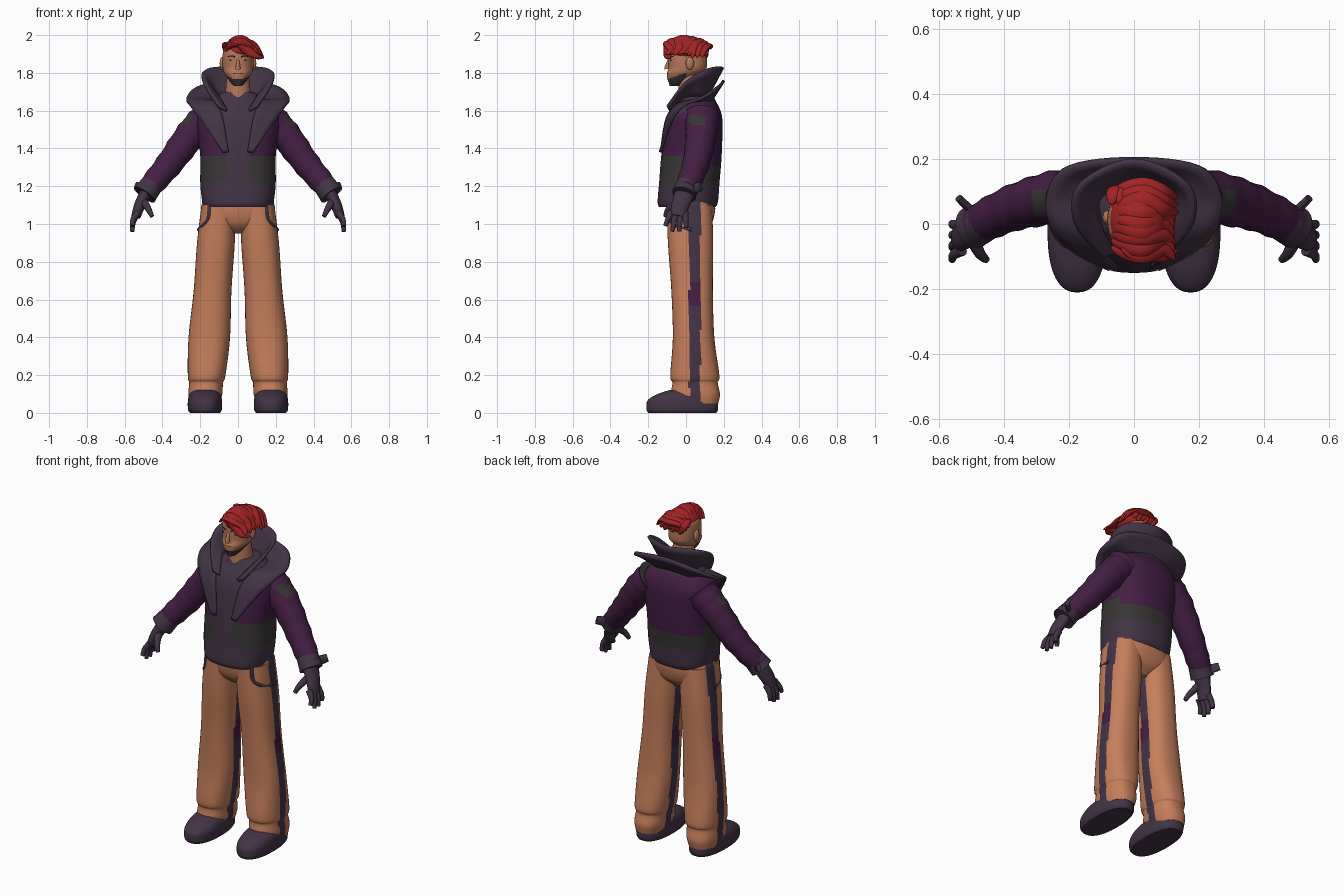
import bpy, bmesh, math, random
from mathutils import Vector

random.seed(4)
if "Cube" in bpy.data.objects:
    bpy.data.objects.remove(bpy.data.objects["Cube"])

X, Y, Z = Vector((1, 0, 0)), Vector((0, 1, 0)), Vector((0, 0, 1))
parts = []


def material(name, red, green, blue):
    mat = bpy.data.materials.new(name)
    mat.use_nodes = True
    mat.diffuse_color = (red, green, blue, 1)
    shader = mat.node_tree.nodes["Principled BSDF"]
    shader.inputs["Base Color"].default_value = mat.diffuse_color
    shader.inputs["Roughness"].default_value = .8
    return mat


skin = material("skin", .47, .19, .1)
orange = material("orange_cloth", .56, .21, .105)
purple = material("purple_cloth", .058, .013, .058)
plum = material("plum_cloth", .055, .034, .06)
grey = material("dark_grey", .04, .037, .036)
hair_red = material("red_hair", .36, .017, .018)
dark = material("eye_dark", .03, .015, .01)
lip = material("lip", .3, .1, .06)


def smooth(keys, steps):
    """Catmull-Rom interpolation through tuples of numbers."""
    out = []
    for i in range(len(keys) - 1):
        before, start, end = keys[max(i - 1, 0)], keys[i], keys[i + 1]
        after = keys[min(i + 2, len(keys) - 1)]
        for step in range(steps):
            t = step / steps
            out.append([q + t / 2 * (r - p + t * (2 * p - 5 * q + 4 * r - s
                                                  + t * (3 * (q - r) + s - p)))
                        for p, q, r, s in zip(before, start, end, after)])
    return out + [list(keys[-1])]


def finish(name, bm, mats, rule=None):
    bmesh.ops.recalc_face_normals(bm, faces=bm.faces)
    bm.normal_update()
    if rule:
        for face in bm.faces:
            chosen = rule(face.calc_center_median(), face.normal)
            face.material_index = mats.index(chosen)
    mesh = bpy.data.meshes.new(name)
    bm.to_mesh(mesh)
    bm.free()
    for mat in mats:
        mesh.materials.append(mat)
    obj = bpy.data.objects.new(name, mesh)
    bpy.context.collection.objects.link(obj)
    parts.append(obj)
    return obj


def shell(name, rings, mats, side, count, square, rule):
    """Skin over rings, each given by its centre and two half axes."""
    bm = bmesh.new()
    loops = []
    for centre, across, along in rings:
        loop = []
        for j in range(count):
            angle = math.tau * (j + .5) / count
            c, s = (math.copysign(abs(w) ** (2 / square), w)
                    for w in (math.cos(angle), math.sin(angle)))
            point = centre + across * c + along * s
            loop.append(bm.verts.new((point.x * side, point.y, point.z)))
        loops.append(loop)
    for low, high in zip(loops, loops[1:]):
        for j in range(count):
            k = (j + 1) % count
            bm.faces.new((low[j], low[k], high[k], high[j]))
    bm.faces.new(loops[0])
    bm.faces.new(loops[-1])
    return finish(name, bm, mats, rule)


def column(name, levels, mats, x=lambda z: 0, y=lambda z: 0, side=1, square=2.4, rule=None):
    """Upright form: levels of height, half width, half depth; x and y lean with height."""
    rings = [(Vector((x(z), y(z), z)), X * width, Y * depth)
             for z, width, depth in smooth(levels, 6)]
    return shell(name, rings, mats, side, 64, square, rule)


def limb(name, path, start, end, mats, side=1, hint=Y, flat=1, crease=0,
         belly=False, count=12, rule=None):
    """Round form along a path, tapering, or swelling in the middle with belly."""
    points = [Vector(p) for p in smooth(path, 6)]
    last = len(points) - 1
    rings = []
    for i, point in enumerate(points):
        tangent = (points[min(i + 1, last)] - points[max(i - 1, 0)]).normalized()
        along = (hint - tangent * hint.dot(tangent)).normalized()
        radius = start + (end - start) * i / last
        if belly:
            radius = end + start * math.sin(math.pi * i / last) ** .8
        if i % 3 == 0:
            radius *= 1 + crease
        rings.append((point, along.cross(tangent) * radius, along * radius * flat))
    return shell(name, rings, mats, side, count, 2, rule)


def blob(name, loc, size, mat):
    bm = bmesh.new()
    bmesh.ops.create_uvsphere(bm, u_segments=16, v_segments=10, radius=1)
    bmesh.ops.scale(bm, vec=size, verts=bm.verts)
    bmesh.ops.translate(bm, vec=loc, verts=bm.verts)
    return finish(name, bm, [mat])


def collar(name, half):
    """Open flared sheet; each station holds a base point and a rim point."""
    mirrored = [(-a, b, c, -d, e, f) for a, b, c, d, e, f in reversed(half[:-1])]
    bm = bmesh.new()
    rows = []
    for station in smooth(half + mirrored, 6):
        base, rim = Vector(station[:3]), Vector(station[3:])
        rows.append([bm.verts.new(base.lerp(rim, k / 4)) for k in range(5)])
    for row, following in zip(rows, rows[1:]):
        for k in range(4):
            bm.faces.new((row[k], row[k + 1], following[k + 1], following[k]))
    thickness = finish(name, bm, [plum]).modifiers.new("thickness", "SOLIDIFY")
    thickness.thickness, thickness.offset = .016, 0


def stripe_rule(centre, normal):
    if abs(centre.y - .047) > .03 or abs(normal.x) < .6:
        return orange
    return purple if abs(centre.z - .63) < .05 else plum


def patch_rule(centre, normal):
    inside = abs(centre.y - .06) < .05 and abs(centre.z - 1.55) < .025
    return grey if inside and abs(normal.x) > .5 else purple


def jacket_rule(centre, normal):
    panel = .06 + max(0, centre.z - 1.39) * .7
    if centre.y < 0 and abs(centre.x) < panel:
        return plum
    if centre.z < 1.22 or centre.z > 1.65:
        return plum
    band_top = 1.36 if centre.y < .1 else 1.32
    return grey if centre.z < band_top else purple


def beard_rule(centre, normal):
    return grey if centre.y < 0 and centre.z < 1.8 + centre.y / 3 else skin


# Trousers
column("trouser_hips", [(.95, .04, .06), (1, .16, .11), (1.08, .195, .13), (1.14, .18, .12)],
       [orange, plum], y=lambda z: .025, rule=stripe_rule)

for side, tag in ((1, "left_"), (-1, "right_")):
    column(tag + "trouser_leg",
           [(1.1, .09, .12), (.9, .1, .12), (.65, .1, .11), (.4, .11, .11),
            (.2, .1, .13), (.16, .09, .12), (.1, .09, .13), (.05, .08, .12)],
           [orange, plum, purple], x=lambda z: .18 - .07 * z, y=lambda z: .053 - .032 * z,
           side=side, rule=stripe_rule)
    limb(tag + "pocket_trim", [(.15, -.085, 1.11), (.157, -.083, 1.03), (.187, -.05, .99), (.206, .03, .97)],
         .011, .011, [plum], side)
    column(tag + "shoe", [(0, .08, .18), (.02, .09, .19), (.07, .09, .185), (.1, .08, .15), (.12, .06, .1)],
           [plum], x=lambda z: .175, y=lambda z: max(-.02, z / 2 - .05), side=side)

    # Sleeves
    limb(tag + "sleeve", [(.16, .08, 1.56), (.25, .08, 1.47), (.37, .05, 1.31), (.48, 0, 1.18)],
         .092, .058, [purple, grey], side, crease=.06, count=32, rule=patch_rule)
    limb(tag + "cuff", [(.455, .01, 1.21), (.495, -.01, 1.155)], .06, .066, [plum], side, count=24)
    limb(tag + "cuff_strap", [(.49, .03, 1.18), (.54, .08, 1.2)], .015, .012, [plum], side,
         hint=Z, flat=2)

    # Gloves
    limb(tag + "glove_palm", [(.48, 0, 1.18), (.52, -.03, 1.1), (.54, -.045, 1.04)],
         .035, .025, [plum], side, flat=1.6, count=16)
    for i, drop in enumerate((.07, .1, .1, .08)):
        base = Vector((.53, .025 * i - .08, 1.06))
        tip = base + Vector((.03, .012 * i - .03, -drop))
        bend = (base + tip) / 2 + X * .01
        limb(tag + "finger_" + str(i + 1), [base, bend, tip], .019, .011, [plum], side)
    limb(tag + "thumb", [(.5, -.04, 1.12), (.475, -.09, 1.08), (.455, -.11, 1.04)],
         .023, .011, [plum], side)

    # Paired face features
    blob(tag + "ear", (side * .084, .02, 1.85), (.013, .022, .034), skin)
    blob(tag + "eye", (side * .034, -.08, 1.866), (.012, .005, .005), dark)
    limb(tag + "eyebrow", [(.015, -.09, 1.885), (.035, -.083, 1.89), (.055, -.065, 1.885)],
         .003, .003, [dark], side)

# Jacket and its two layered collar
column("jacket_body",
       [(1.09, .18, .15), (1.12, .19, .16), (1.22, .2, .16), (1.36, .2, .16),
        (1.54, .22, .15), (1.61, .2, .13), (1.66, .14, .1), (1.7, .08, .09)],
       [purple, plum, grey], y=lambda z: .08 * z - .08, rule=jacket_rule)
collar("collar_stand",
       [(.06, -.09, 1.6, .1, -.1, 1.62), (.1, 0, 1.67, .18, 0, 1.75),
        (.1, .08, 1.67, .165, .12, 1.82), (0, .11, 1.67, 0, .195, 1.83)])
collar("collar_cape",
       [(.05, -.13, 1.38, .08, -.137, 1.38), (.08, -.1, 1.56, .19, -.08, 1.54),
        (.11, -.03, 1.64, .255, -.01, 1.63), (.12, .06, 1.65, .27, .09, 1.67),
        (.1, .12, 1.65, .2, .175, 1.73), (0, .13, 1.65, 0, .2, 1.76)])

# Head, neck and beard
limb("neck", [(0, .03, 1.65), (0, .02, 1.8)], .075, .055, [skin], count=24)
column("head",
       [(1.73, .02, .03), (1.75, .04, .05), (1.78, .06, .08), (1.82, .08, .1),
        (1.91, .08, .1), (1.95, .06, .08), (1.98, .02, .03)],
       [skin, grey], y=lambda z: min(.01, .7 * (z - 1.81)), square=2.1, rule=beard_rule)
limb("nose", [(0, -.085, 1.875), (0, -.1, 1.84), (0, -.1, 1.82)], .006, .015, [skin])
blob("mouth", (0, -.097, 1.797), (.024, .005, .005), lip)

# Hair: cap, then locks swept towards the left
column("hair_cap", [(1.89, .07, .09), (1.91, .083, .108), (1.94, .083, .105), (1.97, .06, .08), (1.99, .02, .04)],
       [hair_red], x=lambda z: .012, y=lambda z: .012, square=2)
for i in range(9):
    y = .024 * i - .085
    crown = math.cos(16 * y)
    stray = random.uniform(-.016, .016)
    limb("hair_lock_" + str(i + 1),
         [(-.07, .85 * y, 1.91 + .015 * crown), (-.03, y, 1.94 + .033 * crown),
          (.03, y + stray, 1.945 + .035 * crown), (.09, y - stray, 1.925 + .015 * crown + stray),
          (.13 + stray / 2, y - .025, 1.89 - stray)],
         .016, .002, [hair_red], flat=1.6, belly=True)
for i in range(5):
    slide = .012 * i
    limb("fringe_lock_" + str(i + 1),
         [(slide - .04, -.075, 1.97 - slide), (slide, -.1, 1.955 - slide),
          (slide + .05, -.1, 1.935 - slide), (slide + .085, -.08, 1.88)],
         .014, .002, [hair_red], belly=True)
for i in range(6):
    x = .025 * i - .06
    limb("back_lock_" + str(i + 1),
         [(x - .01, .06, 1.96), (x, .1, 1.935), (x + .03, .11, 1.88 + .01 * (i % 2))],
         .014, .002, [hair_red], hint=X, flat=1.5, belly=True)

# Smooth shading with sharp creases
bpy.ops.object.select_all(action="DESELECT")
for part in parts:
    part.select_set(True)
bpy.context.view_layer.objects.active = parts[0]
bpy.ops.object.shade_smooth_by_angle(angle=math.radians(40))
